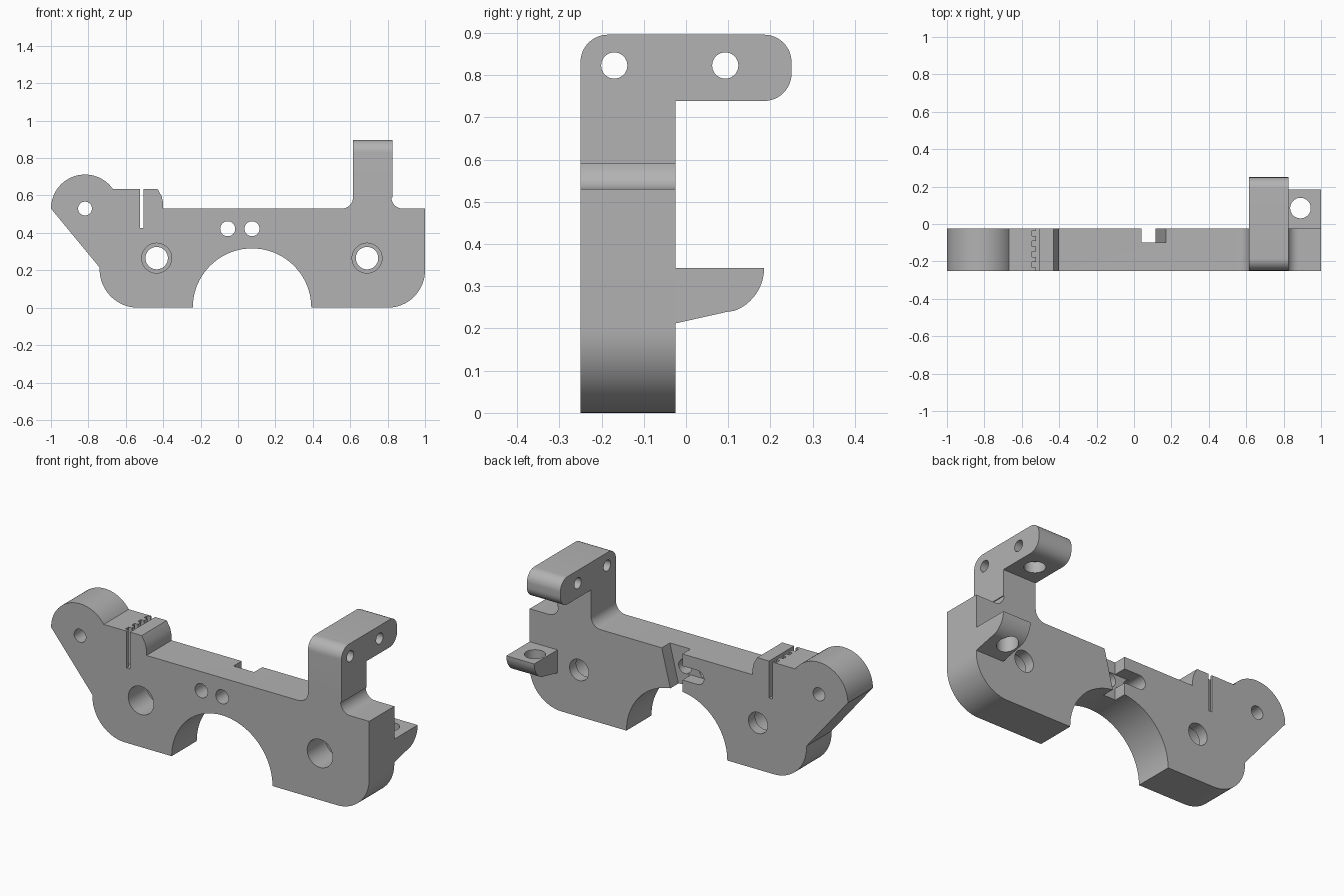
import bpy, bmesh
from math import cos, sin, radians, pi

if "Cube" in bpy.data.objects:
    bpy.data.objects.remove(bpy.data.objects["Cube"], do_unlink=True)

grey = bpy.data.materials.new("plain_grey")
grey.use_nodes = True
grey.diffuse_color = (0.45, 0.45, 0.45, 1)
grey.node_tree.nodes["Principled BSDF"].inputs["Base Color"].default_value = grey.diffuse_color

FRONT, BACK = -0.25, -0.025
PLACE = {"x": lambda a, b, d: (d, a, b),
         "y": lambda a, b, d: (a, d, b),
         "z": lambda a, b, d: (a, b, d)}


def arc(cx, cy, r, start, end, n=16):
    """Points along an arc, in degrees."""
    steps = [radians(start + (end - start) * i / n) for i in range(n + 1)]
    return [(cx + r * cos(t), cy + r * sin(t)) for t in steps]


def prism(name, profile, axis, lo, hi):
    """Extrude a flat outline along an axis."""
    bm = bmesh.new()
    face = bm.faces.new([bm.verts.new(PLACE[axis](a, b, lo)) for a, b in profile])
    ext = bmesh.ops.extrude_face_region(bm, geom=[face])
    shift = PLACE[axis](0, 0, hi - lo)
    bmesh.ops.translate(bm, vec=shift, verts=[v for v in ext["geom"] if isinstance(v, bmesh.types.BMVert)])
    bmesh.ops.recalc_face_normals(bm, faces=bm.faces)
    mesh = bpy.data.meshes.new(name)
    bm.to_mesh(mesh)
    bm.free()
    mesh.materials.append(grey)
    obj = bpy.data.objects.new(name, mesh)
    bpy.context.collection.objects.link(obj)
    return obj


def rod(a, b, r, axis, lo, hi):
    return prism("hole_cutter", arc(a, b, r, 0, 360, 40)[:-1], axis, lo, hi)


def box(x0, x1, z0, z1, y0, y1):
    return prism("box_cutter", [(x0, z0), (x1, z0), (x1, z1), (x0, z1)], "y", y0, y1)


def finish(obj, cutters):
    """Cut every hole, then smooth the curved faces."""
    bpy.ops.object.select_all(action="DESELECT")
    bpy.context.view_layer.objects.active = obj
    obj.select_set(True)
    for cutter in cutters:
        mod = obj.modifiers.new("cut", "BOOLEAN")
        mod.operation, mod.solver, mod.object = "DIFFERENCE", "EXACT", cutter
        bpy.ops.object.modifier_apply(modifier=mod.name)
        bpy.data.objects.remove(cutter, do_unlink=True)
    bpy.ops.object.shade_smooth_by_angle(angle=radians(30))


# Main plate with arch, rounded feet, pivot ear and clamp block
TOP, SEAM = 0.53, 0.59
outline = (arc(0.075, 0, 0.317, 180, 0, 40)
           + arc(0.8, 0.2, 0.2, -90, 0)
           + [(1, TOP)]
           + arc(0.88, SEAM, 0.06, 270, 180, 10)
           + arc(0.555, SEAM, 0.06, 0, -90, 10)
           + [(-0.4, TOP), (-0.4, 0.56), (-0.408, 0.595), (-0.43, 0.635)]
           + arc(-0.818, TOP, 0.182, 35, 180, 28)
           + [(-0.74, 0.215)]
           + arc(-0.535, 0.205, 0.205, 180, 270))
plate = prism("main_plate", outline, "y", FRONT, BACK)

cuts = [rod(-0.818, 0.53, 0.037, "y", -0.4, 0.1)]
# Counterbored bolt holes
for x in (-0.435, 0.69):
    cuts += [rod(x, 0.265, 0.06, "y", -0.4, 0.1), rod(x, 0.265, 0.08, "y", -0.4, -0.085)]
# Twin tie holes joined by a rounded groove at the back
for x in (-0.055, 0.075):
    cuts.append(rod(x, 0.422, 0.04, "y", -0.4, 0.1))
groove = arc(0.075, 0.422, 0.04, -90, 90) + arc(-0.055, 0.422, 0.04, 90, 270)
cuts.append(prism("groove_cutter", groove, "y", -0.1, 0.1))
# Notch with one leaning wall
cuts.append(prism("notch_cutter", [(0.04, 0.25), (0.1, 0.25), (0.17, TOP), (0.17, 0.6), (0.04, 0.6)],
                  "y", -0.098, 0.1))
# Toothed belt slot
cuts.append(box(-0.525, -0.504, 0.425, 0.8, -0.4, 0.1))
for i in range(4):
    y = FRONT + 0.018 + i * 0.056
    cuts.append(box(-0.546, -0.515, 0.425, 0.8, y, y + 0.028))
finish(plate, cuts)

# Upright mast with a rearward arm
R, CEIL = 0.065, 0.896
mast_profile = ([(FRONT, SEAM), (BACK, SEAM), (BACK, 0.739)]
                + arc(0.25 - R, 0.739 + R, R, -90, 0, 12)
                + arc(0.25 - R, CEIL - R, R, 0, 90, 12)
                + arc(FRONT + R, CEIL - R, R, 90, 180, 12))
mast = prism("mast_arm", mast_profile, "x", 0.615, 0.825)
finish(mast, [rod(y, 0.823, 0.031, "x", 0.5, 1) for y in (-0.17, 0.093)]
       + [rod(0.72, 0.093, 0.055, "z", 0.6, 0.8)])

# Rear tab with a vertical hole
tab_profile = ([(BACK, 0.212), (0.1, 0.24)]
               + arc(0.077, 0.343, 0.108, -70, 0, 12)
               + [(BACK, 0.343)])
tab = prism("rear_tab", tab_profile, "x", 0.825, 1.0)
finish(tab, [rod(0.89, 0.085, 0.055, "z", 0, 0.6)])
